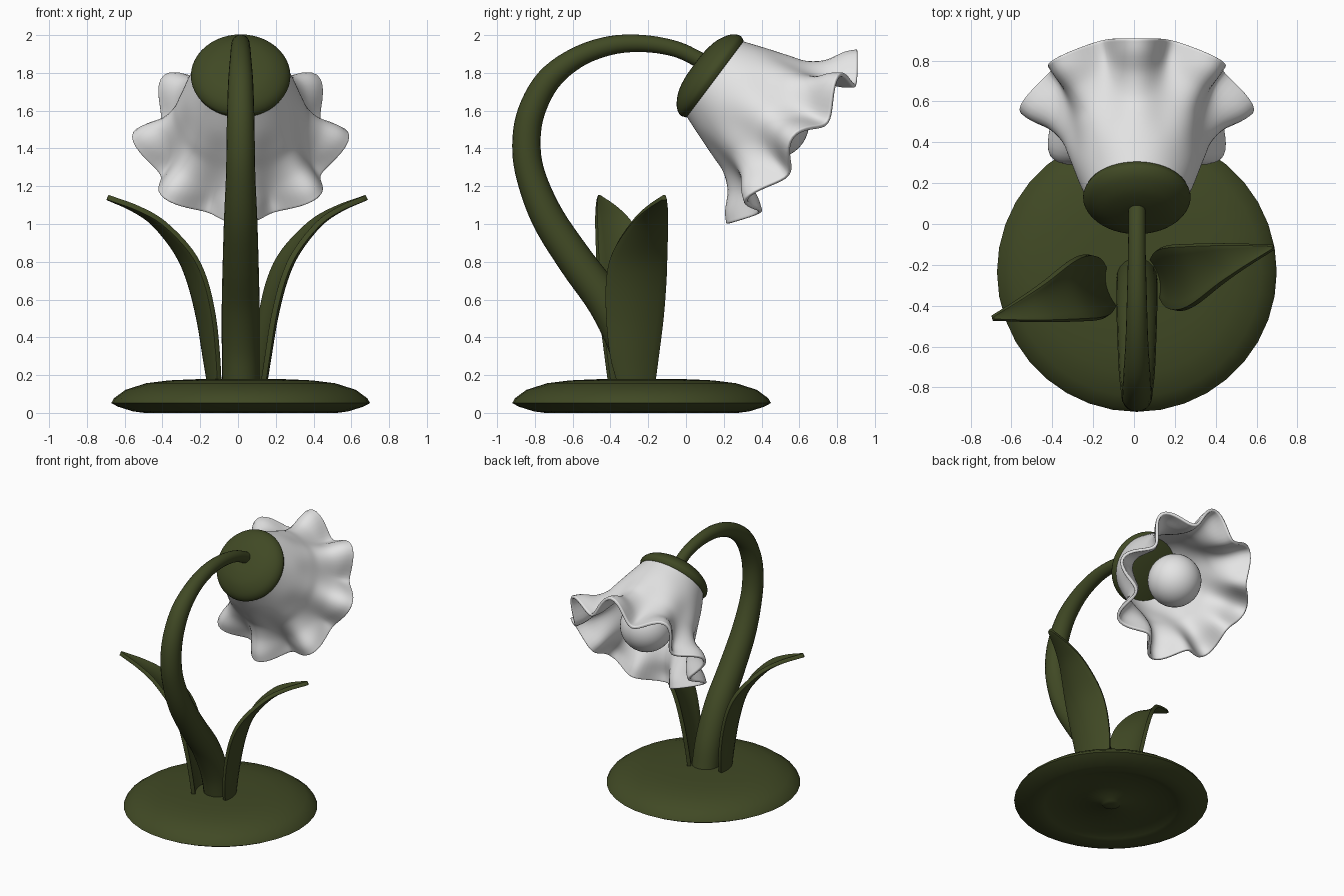
import bpy, bmesh, math
from mathutils import Vector

if "Cube" in bpy.data.objects:
    bpy.data.objects.remove(bpy.data.objects["Cube"])

CX = 0.014  # the lamp sits slightly right of centre


def material(name, rgb):
    m = bpy.data.materials.new(name)
    m.diffuse_color = (*rgb, 1)
    m.use_nodes = True
    m.node_tree.nodes["Principled BSDF"].inputs["Base Color"].default_value = m.diffuse_color
    return m


GREEN = material("leaf green", (0.052, 0.067, 0.018))
WHITE = material("petal white", (0.78, 0.78, 0.78))


def spline(pts, n):
    """Catmull-Rom interpolation of tuples, n steps per span."""
    p = [Vector(q) for q in pts]
    p = [2 * p[0] - p[1]] + p + [2 * p[-1] - p[-2]]
    out = []
    for i in range(1, len(p) - 2):
        a, b, c, d = p[i - 1:i + 3]
        for k in range(n):
            t = k / n
            out.append(0.5 * (2 * b + (c - a) * t + (2 * a - 5 * b + 4 * c - d) * t * t
                              + (3 * b - a - 3 * c + d) * t ** 3))
    return out + [p[-2]]


def loft(name, rings, mat, closed=True, caps=True, thickness=0, angle=60):
    """Skin a list of point rings into one smooth mesh object."""
    bm = bmesh.new()
    rows = [[bm.verts.new(p) for p in ring] for ring in rings]
    n = len(rows[0])
    for a, b in zip(rows, rows[1:]):
        for i in range(n if closed else n - 1):
            j = (i + 1) % n
            bm.faces.new((a[i], a[j], b[j], b[i]))
    if caps:
        bm.faces.new(rows[0])
        bm.faces.new(rows[-1])
    bmesh.ops.recalc_face_normals(bm, faces=bm.faces)
    me = bpy.data.meshes.new(name)
    bm.to_mesh(me)
    bm.free()
    me.materials.append(mat)
    ob = bpy.data.objects.new(name, me)
    bpy.context.collection.objects.link(ob)
    if thickness:
        s = ob.modifiers.new("thickness", 'SOLIDIFY')
        s.thickness, s.offset = thickness, 0
        v = ob.modifiers.new("rounded_rim", 'BEVEL')
        v.width, v.segments, v.limit_method = thickness * 0.3, 2, 'ANGLE'
        v.angle_limit = math.radians(60)
    bpy.ops.object.select_all(action='DESELECT')
    ob.select_set(True)
    bpy.context.view_layer.objects.active = ob
    bpy.ops.object.shade_smooth_by_angle(angle=math.radians(angle))
    return ob


def turn(n):
    return [2 * math.pi * i / n for i in range(n)]


# Round base with a shallow recess and a small nub underneath
base_profile = [(0.015, 0.012), (0.06, 0.014), (0.075, 0.03), (0.42, 0.03), (0.47, 0.012),
                (0.51, 0.0), (0.57, 0.008), (0.65, 0.033), (0.685, 0.052), (0.67, 0.078),
                (0.61, 0.122), (0.5, 0.157), (0.38, 0.172), (0.25, 0.178), (0.02, 0.18)]
loft("base", [[(CX + r * math.cos(t), -0.235 + r * math.sin(t), z) for t in turn(36)]
              for r, z in base_profile], GREEN)

# Arched, tapering stem: y, z, radius
stem_path = spline([(-.26, .14, .1), (-.31, .35, .1), (-.42, .58, .1), (-.58, .80, .095),
                    (-.73, 1.03, .088), (-.82, 1.25, .078), (-.845, 1.42, .075),
                    (-.82, 1.59, .072), (-.73, 1.76, .066), (-.58, 1.88, .056),
                    (-.40, 1.945, .05), (-.22, 1.955, .045), (-.05, 1.925, .042),
                    (.08, 1.865, .042)], 5)
rings = []
for i, p in enumerate(stem_path):
    d = stem_path[min(i + 1, len(stem_path) - 1)] - stem_path[max(i - 1, 0)]
    ny, nz = Vector((-d.y, d.x)).normalized()
    rings.append([(CX + p.z * math.cos(t), p.x + ny * p.z * math.sin(t),
                   p.y + nz * p.z * math.sin(t)) for t in turn(20)])
loft("stem", rings, GREEN)

# Two channelled leaves, the second turned half way round the stem
leaf_rows = spline([(.15, .125, -.36, -.17), (.3, .145, -.40, -.15), (.5, .175, -.42, -.125),
                    (.7, .225, -.42, -.11), (.85, .295, -.385, -.105), (1.0, .42, -.29, -.10),
                    (1.08, .54, -.21, -.10), (1.14, .68, -.125, -.105)], 4)


def leaf(name, side):
    rings = []
    for z, x, lo, hi in leaf_rows:
        ring = []
        for k in range(9):
            u = k / 4 - 1
            half = (hi - lo) / 2
            px = x - 0.24 * u * half - 0.25 * half * (u * u - 0.4)
            py = (lo + hi) / 2 + u * half
            pz = z + 0.06 * half * u * u
            if side < 0:
                px, py = -px - 0.01, -0.575 - py
            ring.append((px, py, pz))
        rings.append(ring)
    loft(name, rings, GREEN, closed=False, caps=False, thickness=0.028)


leaf("right_leaf", 1)
leaf("left_leaf", -1)

# Flower head frame: the axis points forward and down
ORIGIN = Vector((CX, 0.15, 1.77))
UP, AXIS = Vector((0, .6, .8)), Vector((0, .8, -.6))


def head(r, a, t):
    return ORIGIN + AXIS * a + UP * (r * math.cos(t)) + Vector((r * math.sin(t), 0, 0))


# Domed cap holding the shade
cap_profile = spline([(0.01, -0.13), (0.09, -0.127), (0.17, -0.11), (0.235, -0.073),
                      (0.263, -0.03), (0.254, 0.004)], 4) + [Vector((0.23, 0.012)),
                                                             Vector((0.01, 0.012))]
loft("cap", [[head(r, a, t) for t in turn(48)] for r, a in cap_profile], GREEN)

# Ruffled shade: blends a flared lobe profile with a longer valley profile, eight times
lobe = spline([(.232, -.01), (.28, .12), (.325, .25), (.358, .34), (.425, .42),
               (.52, .475), (.57, .52)], 5)
valley = spline([(.232, -.01), (.28, .12), (.312, .25), (.34, .37), (.375, .48),
                 (.41, .56), (.455, .62)], 5)
rings = []
for l, v in zip(lobe, valley):
    ring = []
    for t in turn(128):
        w = 0.5 + 0.5 * math.cos(8 * t)
        r, a = v.lerp(l, w)
        ring.append(head(r, a, t))
    rings.append(ring)
loft("flower_shade", rings, WHITE, caps=False, thickness=0.022)

# Round bulb
bpy.ops.mesh.primitive_uv_sphere_add(segments=40, ring_count=20, radius=0.19,
                                     location=ORIGIN + AXIS * 0.39)
bulb = bpy.context.object
bulb.name = "bulb"
bulb.data.materials.append(WHITE)
bpy.ops.object.shade_smooth()
